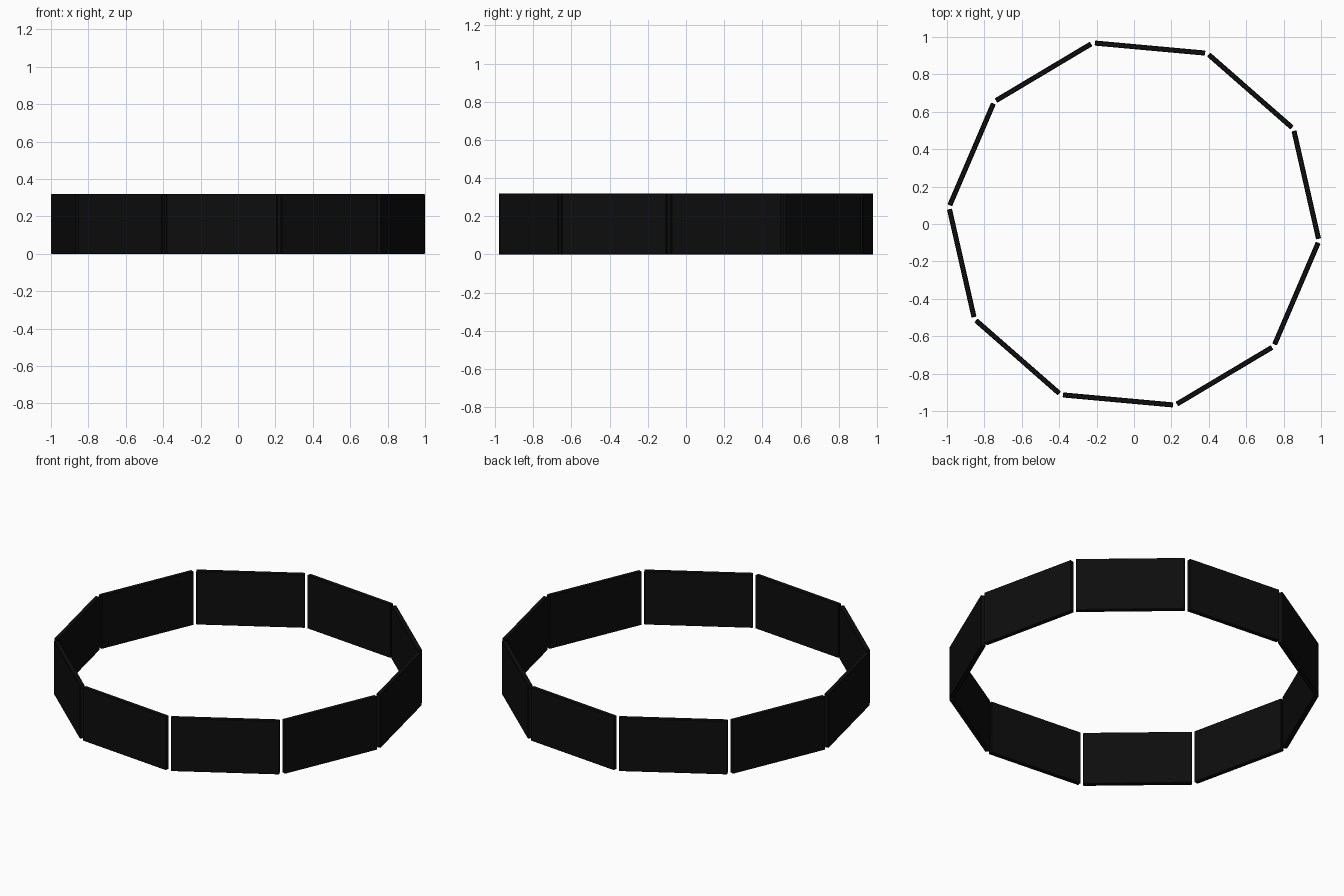
import bpy, bmesh, math
from mathutils import Matrix

if "Cube" in bpy.data.objects:
    bpy.data.objects.remove(bpy.data.objects["Cube"])

COUNT, HEIGHT, LENGTH, THICK = 10, 0.32, 0.592, 0.027
OUTER = 0.958                      # distance from centre to the outer faces
START = math.radians(12.8)         # direction of the first panel

black = bpy.data.materials.new("panel_black")
black.diffuse_color = (0.004, 0.004, 0.004, 1)
black.use_nodes = True
black.node_tree.nodes["Principled BSDF"].inputs["Base Color"].default_value = black.diffuse_color

# One thin upright panel with slightly chamfered edges
bm = bmesh.new()
bmesh.ops.create_cube(bm, size=1)
bmesh.ops.scale(bm, vec=(THICK, LENGTH, HEIGHT), verts=bm.verts)
bmesh.ops.bevel(bm, geom=bm.edges[:], offset=0.003, segments=1, affect='EDGES')
mesh = bpy.data.meshes.new("panel")
bm.to_mesh(mesh)
bm.free()
mesh.materials.append(black)

# Ring of panels with small gaps at the corners
for i in range(COUNT):
    panel = bpy.data.objects.new(f"ring_panel_{i + 1}", mesh)
    bpy.context.collection.objects.link(panel)
    panel.matrix_world = (Matrix.Rotation(START + i * math.tau / COUNT, 4, 'Z')
                          @ Matrix.Translation((OUTER - THICK / 2, 0, HEIGHT / 2)))
